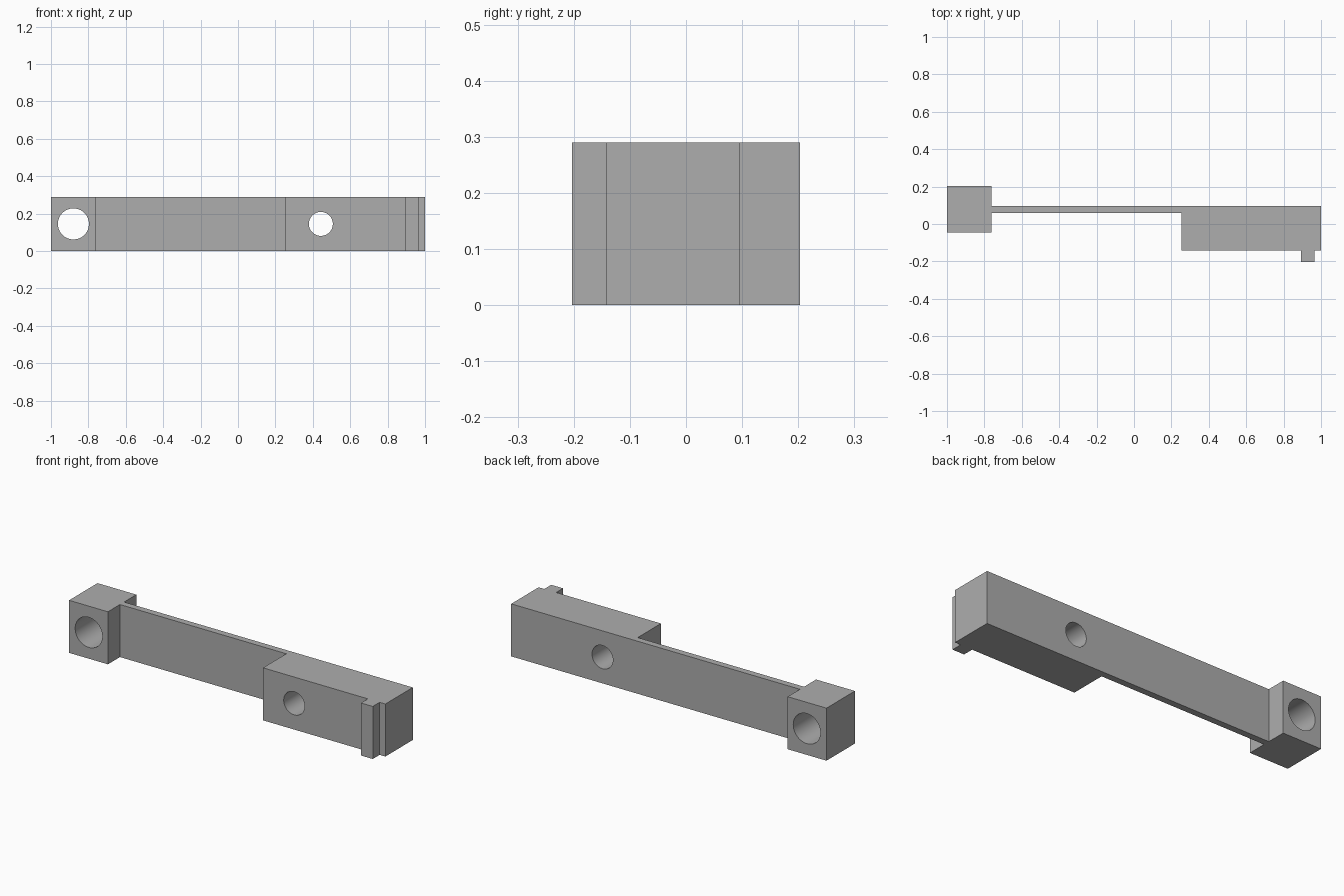
import bpy, bmesh, math

if "Cube" in bpy.data.objects:
    bpy.data.objects.remove(bpy.data.objects["Cube"], do_unlink=True)

HEIGHT = 0.29

grey = bpy.data.materials.new("plain_grey")
grey.use_nodes = True
COLOUR = (0.42, 0.42, 0.42, 1)
grey.diffuse_color = COLOUR
grey.node_tree.nodes["Principled BSDF"].inputs["Base Color"].default_value = COLOUR

# Plan outline: end block, thin web, wide block and locating rib
outline = [(-1, -0.045), (-0.763, -0.045), (-0.763, 0.06), (0.253, 0.06),
           (0.253, -0.143), (0.893, -0.143), (0.893, -0.203), (0.965, -0.203),
           (0.965, -0.143), (1, -0.143), (1, 0.096), (-0.763, 0.096),
           (-0.763, 0.203), (-1, 0.203)]

bm = bmesh.new()
base = bm.faces.new([bm.verts.new((x, y, 0)) for x, y in outline])
top = bmesh.ops.extrude_face_region(bm, geom=[base])["geom"]
bmesh.ops.translate(bm, vec=(0, 0, HEIGHT),
                    verts=[v for v in top if isinstance(v, bmesh.types.BMVert)])
bmesh.ops.recalc_face_normals(bm, faces=bm.faces)
mesh = bpy.data.meshes.new("arm_body")
bm.to_mesh(mesh)
bm.free()
mesh.materials.append(grey)
body = bpy.data.objects.new("arm_body", mesh)
bpy.context.collection.objects.link(body)


def drill(name, x, radius):
    """Cut a round hole through the body from front to back."""
    bpy.ops.mesh.primitive_cylinder_add(vertices=64, radius=radius, depth=1,
                                        location=(x, 0, HEIGHT / 2),
                                        rotation=(math.pi / 2, 0, 0))
    cutter = bpy.context.object
    cutter.name = name
    cutter.hide_render = True
    cutter.data.materials.append(grey)
    cut = body.modifiers.new(name, "BOOLEAN")
    cut.operation = "DIFFERENCE"
    cut.solver = "EXACT"
    cut.object = cutter
    bpy.ops.object.select_all(action="DESELECT")
    body.select_set(True)
    bpy.context.view_layer.objects.active = body
    bpy.ops.object.modifier_apply(modifier=name)
    bpy.data.objects.remove(cutter, do_unlink=True)


# Large bore in the end block, smaller bore in the wide block
drill("large_bore", -0.88, 0.083)
drill("small_bore", 0.443, 0.064)

bpy.ops.object.shade_smooth_by_angle(angle=math.radians(30))
